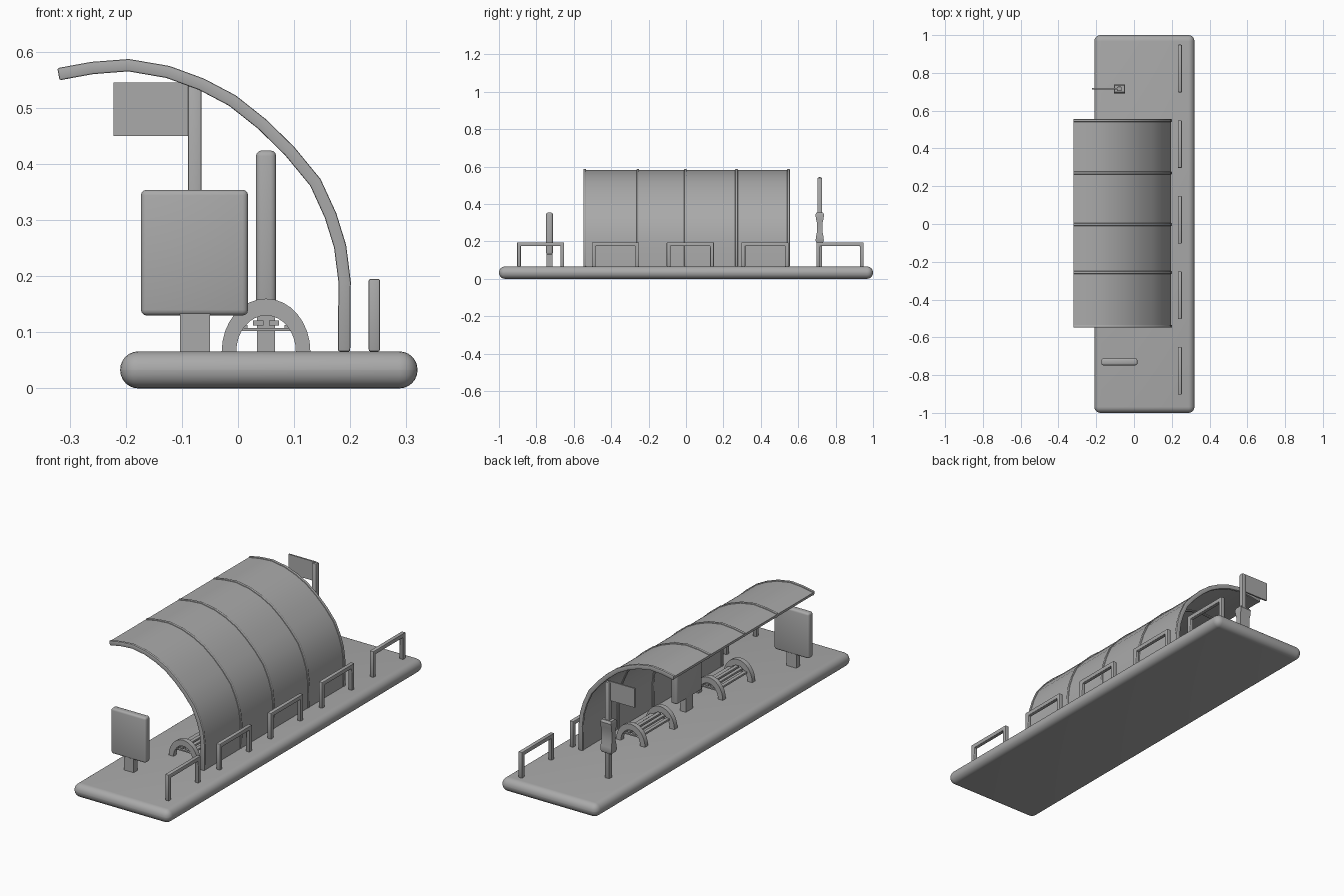
import bpy, bmesh, math
from mathutils import Vector

cube = bpy.data.objects.get("Cube")
if cube:
    bpy.data.objects.remove(cube, do_unlink=True)

grey = bpy.data.materials.new("plain_grey")
grey.use_nodes = True
grey.diffuse_color = (0.4, 0.4, 0.4, 1)
grey.node_tree.nodes["Principled BSDF"].inputs["Base Color"].default_value = (0.4, 0.4, 0.4, 1)

DECK = 0.066


def finish(bm, name, bevel=0.0, segments=2):
    """Turn a bmesh into a named, shaded object with an optional rounded edge."""
    bmesh.ops.recalc_face_normals(bm, faces=bm.faces)
    if bevel:
        edges = [e for e in bm.edges if len(e.link_faces) == 2 and e.calc_face_angle() > 0.7]
        bmesh.ops.bevel(bm, geom=edges, offset=bevel, segments=segments,
                        profile=0.5, affect='EDGES', clamp_overlap=True)
    mesh = bpy.data.meshes.new(name)
    bm.to_mesh(mesh)
    bm.free()
    mesh.materials.append(grey)
    ob = bpy.data.objects.new(name, mesh)
    bpy.context.collection.objects.link(ob)
    bpy.ops.object.select_all(action='DESELECT')
    ob.select_set(True)
    bpy.context.view_layer.objects.active = ob
    bpy.ops.object.shade_smooth_by_angle(angle=math.radians(35))
    return ob


def box(name, x, y, z, bevel=0.0, segments=2):
    """Box from (min, max) ranges."""
    bm = bmesh.new()
    bmesh.ops.create_cube(bm, size=1)
    for v in bm.verts:
        v.co = [(r[0] + r[1]) / 2 + c * (r[1] - r[0]) for c, r in zip(v.co, (x, y, z))]
    return finish(bm, name, bevel, segments)


def extrude_band(name, outer, inner, y0, y1, bevel=0.0):
    """Strip between two x-z paths, extruded along y."""
    bm = bmesh.new()
    rows = [[bm.verts.new((x, y, z)) for x, z in path]
            for path, y in ((outer, y0), (outer, y1), (inner, y1), (inner, y0))]
    for i in range(len(outer) - 1):
        for j in range(4):
            a, b = rows[j], rows[(j + 1) % 4]
            bm.faces.new((a[i], a[i + 1], b[i + 1], b[i]))
    bm.faces.new([r[0] for r in rows])
    bm.faces.new([r[-1] for r in rows])
    return finish(bm, name, bevel)


def offset_path(path, d):
    """Shift an x-z path sideways by d."""
    out = []
    for i, p in enumerate(path):
        t = (Vector(path[min(i + 1, len(path) - 1)]) - Vector(path[max(i - 1, 0)])).normalized()
        out.append((p[0] - t.y * d, p[1] + t.x * d))
    return out


# Platform
box("platform", (-0.21, 0.32), (-1, 1), (0, DECK), 0.0325, 6)

# Curved canopy: one thin shell with five ribs
curve = [(-0.32, 0.56), (-0.26, 0.571), (-0.195, 0.576), (-0.125, 0.564), (-0.065, 0.542),
         (-0.01, 0.513), (0.043, 0.471), (0.092, 0.423), (0.138, 0.367), (0.165, 0.308),
         (0.182, 0.253), (0.19, 0.19), (0.189, DECK)]
extrude_band("canopy_shell", offset_path(curve, 0.007), offset_path(curve, -0.007), -0.543, 0.548)
for i, y in enumerate((-0.542, -0.257, -0.003, 0.27, 0.548)):
    extrude_band(f"canopy_rib_{i + 1}", offset_path(curve, 0.011), offset_path(curve, -0.011),
                 y - 0.007, y + 0.007, 0.003)

# Five hoop railings along the back edge
for i in range(5):
    c = -0.777 + 0.4 * i
    bm = bmesh.new()
    half, top, bar = 0.126, 0.195, 0.02
    hoop = [(-half, DECK), (-half, top), (half, top), (half, DECK),
            (half - bar, DECK), (half - bar, top - bar), (bar - half, top - bar), (bar - half, DECK)]
    face = bm.faces.new([bm.verts.new((0.233, c + y, z)) for y, z in hoop])
    new = bmesh.ops.extrude_face_region(bm, geom=[face])["geom"]
    bmesh.ops.translate(bm, vec=(0.02, 0, 0), verts=[v for v in new if isinstance(v, bmesh.types.BMVert)])
    finish(bm, f"railing_{i + 1}", 0.003)


# Benches: two arched ends, a cross bar at each end and four slats
def arch(rx, rz, n=16):
    return [(0.05 - rx * math.cos(math.pi * k / n), DECK + rz * math.sin(math.pi * k / n))
            for k in range(n + 1)]


for b, c in enumerate((0.235, -0.373)):
    for side in (-1, 1):
        y = c + side * 0.115
        extrude_band(f"bench_{b + 1}_arch_{side}", arch(0.079, 0.094), arch(0.053, 0.064),
                     y - 0.012, y + 0.012)
        box(f"bench_{b + 1}_bar_{side}", (-0.003, 0.103), (y - 0.008, y + 0.008), (0.102, 0.108))
    for k in range(4):
        x = 0.008 + 0.028 * k
        z = 0.108 + (0.008 if k in (1, 2) else 0)
        box(f"bench_{b + 1}_slat_{k + 1}", (x - 0.009, x + 0.009), (c - 0.12, c + 0.12),
            (z - 0.004, z + 0.005))

# Advertising board at the front end of the platform
box("board_panel", (-0.173, 0.018), (-0.748, -0.712), (0.13, 0.354), 0.01, 3)
box("board_leg", (-0.103, -0.05), (-0.745, -0.715), (DECK - 0.01, 0.14))

# Board between the benches, turned to face the open side
box("shelter_board_panel", (0.032, 0.068), (-0.175, 0.025), (0.13, 0.424), 0.01, 3)
box("shelter_board_leg", (0.034, 0.066), (-0.102, -0.048), (DECK - 0.01, 0.14))

# Stop post with waisted housing and flag
PX, PY = -0.077, 0.715
box("stop_post", (PX - 0.012, PX + 0.012), (PY - 0.012, PY + 0.012), (DECK - 0.01, 0.541), 0.004)
box("stop_flag", (-0.222, PX), (PY - 0.004, PY + 0.004), (0.45, 0.545))
bm = bmesh.new()
rings = []
for z, hx, hy in ((0.193, 0.026, 0.018), (0.205, 0.03, 0.022), (0.225, 0.03, 0.02), (0.25, 0.028, 0.015),
                  (0.3, 0.028, 0.015), (0.32, 0.03, 0.02), (0.343, 0.03, 0.023), (0.354, 0.026, 0.017)):
    rings.append([bm.verts.new((PX + sx * hx, PY + sy * hy, z))
                  for sx, sy in ((-1, -1), (1, -1), (1, 1), (-1, 1))])
for a, b in zip(rings, rings[1:]):
    for j in range(4):
        bm.faces.new((a[j], a[(j + 1) % 4], b[(j + 1) % 4], b[j]))
bm.faces.new(rings[0])
bm.faces.new(rings[-1])
finish(bm, "stop_housing")
